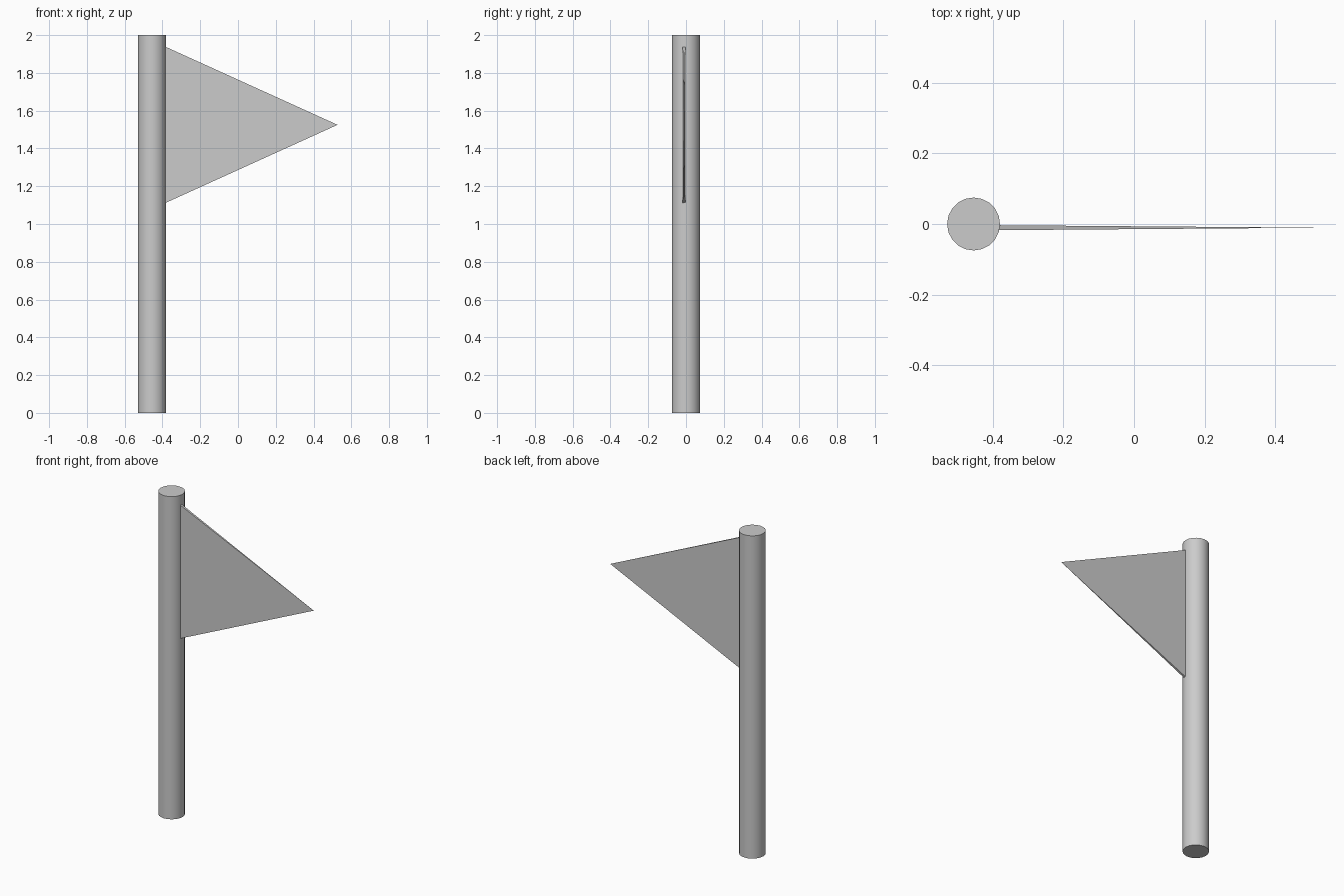
import bpy
import bmesh

if "Cube" in bpy.data.objects:
    bpy.data.objects.remove(bpy.data.objects["Cube"])

# Pole
bpy.ops.mesh.primitive_cylinder_add(vertices=20, radius=0.075, depth=2, location=(-0.455, 0, 1))
pole = bpy.context.object
pole.name = "pole"
bpy.ops.object.shade_smooth_by_angle()

# Pennant: thin rectangular base at the pole, tapering to a point
hoist, tip_x, mid_z, half_h, mid_y, half_t = -0.383, 0.527, 1.525, 0.413, -0.0105, 0.007
bm = bmesh.new()
base = [bm.verts.new((hoist, mid_y + sy * half_t, mid_z + sz * half_h))
        for sy, sz in ((-1, -1), (1, -1), (1, 1), (-1, 1))]
tip = bm.verts.new((tip_x, mid_y, mid_z))
bm.faces.new(base)
for i in range(4):
    bm.faces.new((base[i], base[(i + 1) % 4], tip))
bmesh.ops.recalc_face_normals(bm, faces=bm.faces[:])
mesh = bpy.data.meshes.new("pennant")
bm.to_mesh(mesh)
bm.free()
bpy.context.collection.objects.link(bpy.data.objects.new("pennant", mesh))
